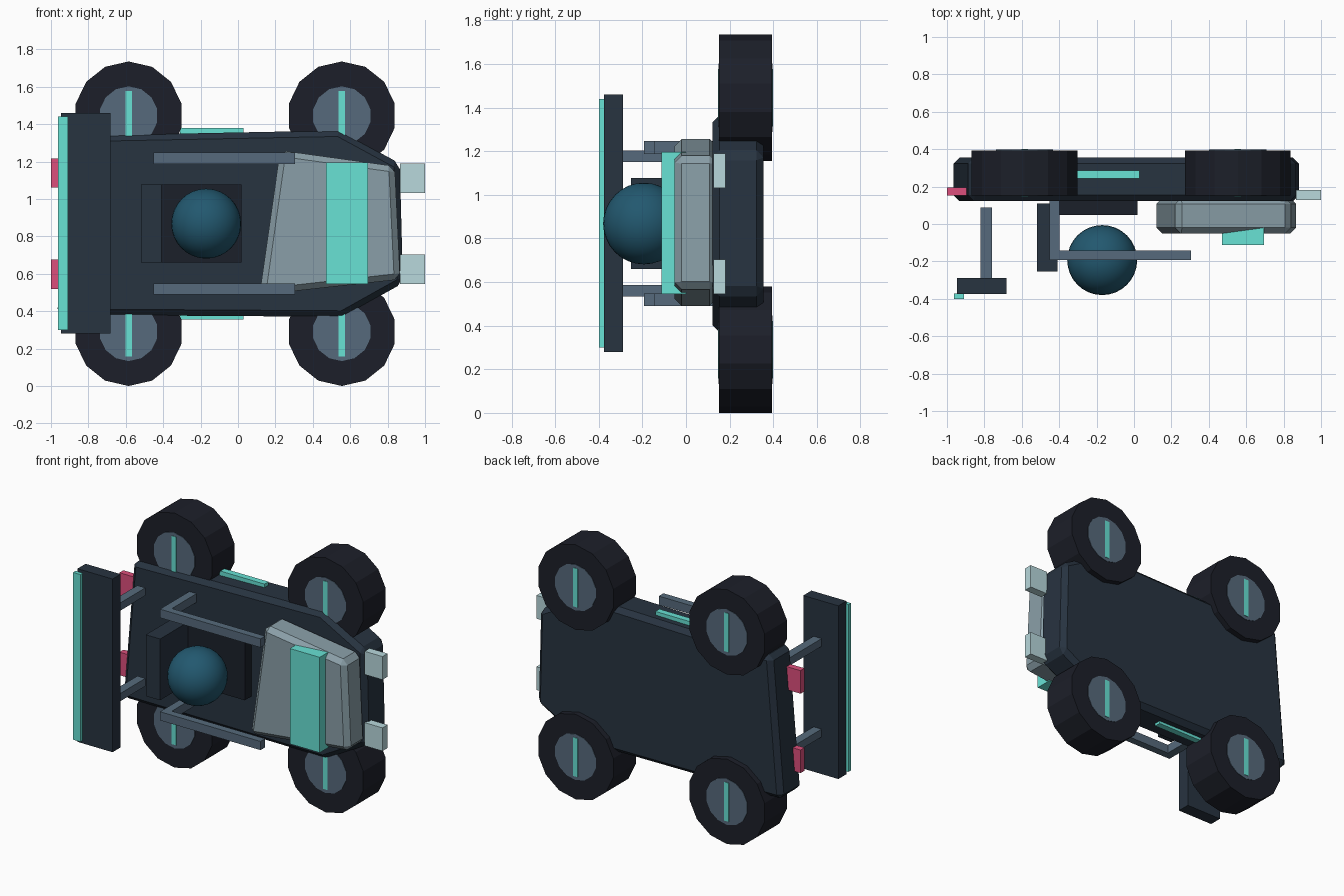
import bpy, bmesh
from math import pi
from mathutils import Matrix

if "Cube" in bpy.data.objects:
    bpy.data.objects.remove(bpy.data.objects["Cube"])

ZC = 0.868  # mid height, the axis that paired parts mirror about


def material(name, hexcode):
    def lin(i):
        c = int(hexcode[i:i + 2], 16) / 255
        return c / 12.92 if c <= 0.04045 else ((c + 0.055) / 1.055) ** 2.4
    m = bpy.data.materials.new(name)
    m.diffuse_color = (lin(0), lin(2), lin(4), 1)
    m.use_nodes = True
    m.node_tree.nodes["Principled BSDF"].inputs["Base Color"].default_value = m.diffuse_color
    return m


BODY = material("dark_body", "273340")
SEAT = material("seat_black", "1b202a")
TIRE = material("tire_black", "1c1f29")
STEEL = material("steel", "566a7c")
TEAL = material("teal_glow", "68e2d5")
GREY = material("pale_grey", "8a9fa8")
PINK = material("pink_light", "dc4f7c")
LAMP = material("lamp", "b8d8dc")
BLUE = material("blue", "22586f")


def finish(name, bm, mat):
    bmesh.ops.recalc_face_normals(bm, faces=bm.faces)
    me = bpy.data.meshes.new(name)
    bm.to_mesh(me)
    bm.free()
    me.materials.append(mat)
    ob = bpy.data.objects.new(name, me)
    bpy.context.collection.objects.link(ob)
    return ob


def box(name, x, y, z, mat):
    """Box from (min, max) ranges."""
    bm = bmesh.new()
    bmesh.ops.create_cube(bm, size=1)
    for v in bm.verts:
        v.co = [r[0] if c < 0 else r[1] for c, r in zip(v.co, (x, y, z))]
    return finish(name, bm, mat)


def pair(name, x, y, z, mat):
    """Upper box and its mirror image below the mid height."""
    box("upper_" + name, x, y, z, mat)
    box("lower_" + name, x, y, (2 * ZC - z[1], 2 * ZC - z[0]), mat)


def slab(name, profile, y0, y1, bevel, mat):
    """Extrude an (x, z) profile along y and chamfer its edges."""
    bm = bmesh.new()
    face = bm.faces.new([bm.verts.new((x, y0, z)) for x, z in profile])
    ext = bmesh.ops.extrude_face_region(bm, geom=[face])["geom"]
    for v in ext:
        if isinstance(v, bmesh.types.BMVert):
            v.co.y = y1
    ob = finish(name, bm, mat)
    mod = ob.modifiers.new("chamfer", "BEVEL")
    mod.width, mod.segments, mod.limit_method = bevel, 1, 'ANGLE'
    return ob


def disc(name, x, z, radius, y0, y1, mat):
    """14-sided cylinder along y with a corner pointing up."""
    bm = bmesh.new()
    bmesh.ops.create_cone(bm, cap_ends=True, segments=14, radius1=radius, radius2=radius,
                          depth=y1 - y0, matrix=Matrix.Translation((x, (y0 + y1) / 2, z))
                          @ Matrix.Rotation(pi / 2, 4, 'X'))
    return finish(name, bm, mat)


# Chassis and hood
slab("chassis", [(-0.967, 0.38), (-0.885, 1.338), (0.54, 1.366), (0.865, 1.19),
                 (0.882, 0.55), (0.56, 0.37)], 0.122, 0.355, 0.032, BODY)
slab("hood", [(0.115, 0.487), (0.225, 1.26), (0.838, 1.175), (0.867, 0.57)],
     -0.052, 0.14, 0.032, GREY)
box("windshield", (0.47, 0.695), (-0.113, 0.0), (0.545, 1.195), TEAL)

# Wheels with hubs and glowing spokes
for end, x in (("front", 0.555), ("rear", -0.585)):
    for side, z in (("upper", 1.445), ("lower", 0.29)):
        tag = end + "_" + side
        disc(tag + "_tire", x, z, 0.29, 0.152, 0.394, TIRE)
        disc(tag + "_hub", x, z, 0.157, 0.149, 0.397, STEEL)
        box(tag + "_spoke", (x - 0.017, x + 0.017), (0.146, 0.4), (z - 0.132, z + 0.132), TEAL)

# Seat and rider sphere
box("seat_base", (-0.41, 0.018), (0.047, 0.13), (0.66, 1.078), SEAT)
box("seat_back", (-0.518, -0.41), (-0.253, 0.11), (0.66, 1.078), BODY)
bm = bmesh.new()
bmesh.ops.create_uvsphere(bm, u_segments=32, v_segments=16, radius=0.187,
                          matrix=Matrix.Translation((-0.17, -0.193, 0.868)))
for f in bm.faces:
    f.smooth = True
finish("rider_sphere", bm, BLUE)

# Roll bars
pair("roll_bar", (-0.453, 0.305), (-0.193, -0.143), (1.188, 1.247), STEEL)
pair("roll_bar_post", (-0.453, -0.398), (-0.19, 0.125), (1.188, 1.247), STEEL)

# Rear wing on struts
box("wing", (-0.947, -0.683), (-0.375, -0.288), (0.28, 1.46), BODY)
box("wing_strip", (-0.963, -0.908), (-0.4, -0.372), (0.3, 1.44), TEAL)
pair("wing_strut", (-0.82, -0.76), (-0.29, 0.088), (1.15, 1.203), STEEL)

# Side strips, headlights and tail lights
pair("side_strip", (-0.31, 0.03), (0.243, 0.286), (1.34, 1.38), TEAL)
pair("headlight", (0.865, 1.0), (0.127, 0.182), (1.032, 1.19), LAMP)
pair("tail_light", (-1.0, -0.895), (0.152, 0.195), (1.06, 1.217), PINK)
